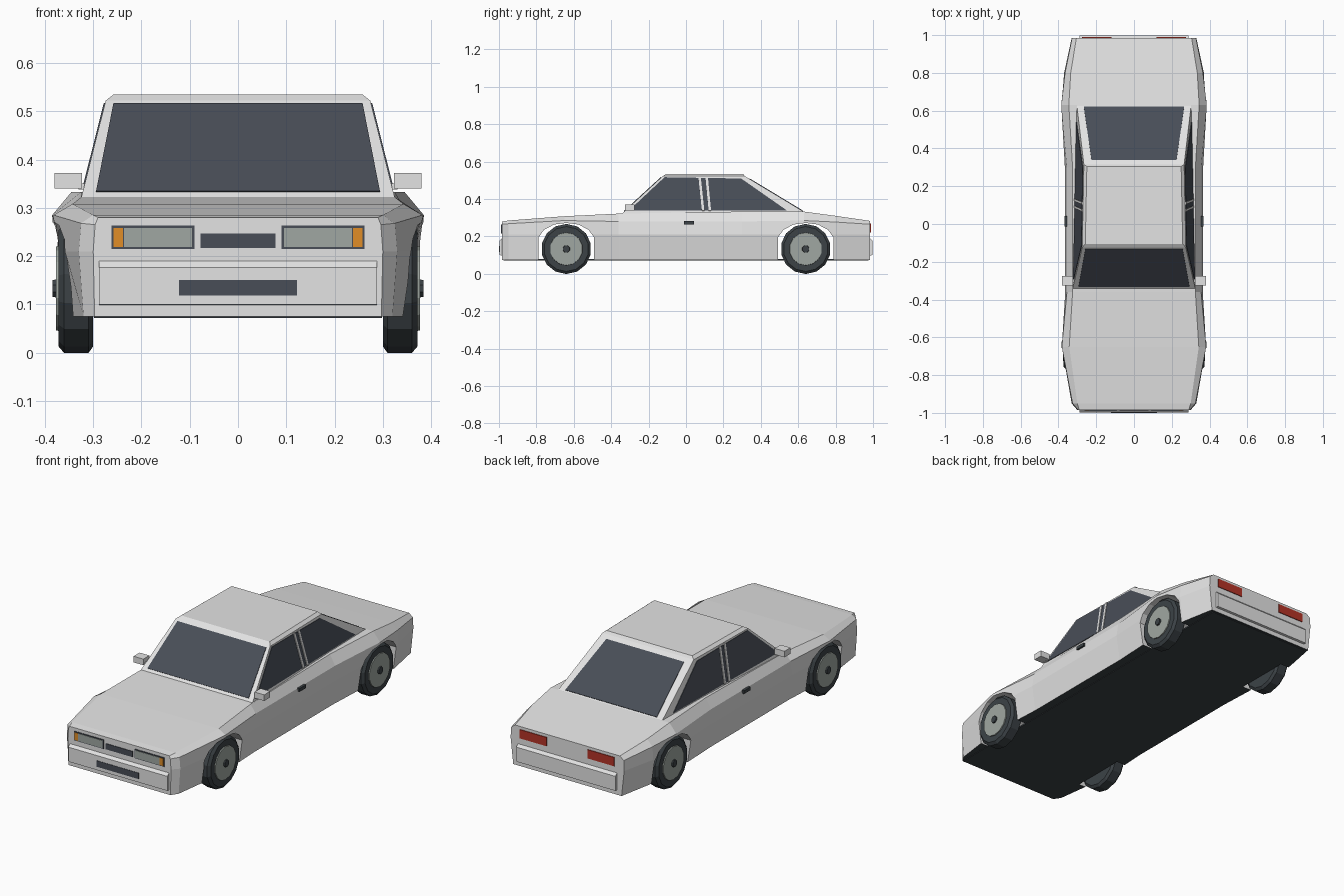
import bpy, bmesh, math
from mathutils import Vector, geometry

if "Cube" in bpy.data.objects:
    bpy.data.objects.remove(bpy.data.objects["Cube"])


def material(name, rgb):
    m = bpy.data.materials.new(name)
    m.use_nodes = True
    m.diffuse_color = (*rgb, 1)
    bsdf = next(n for n in m.node_tree.nodes if n.type == 'BSDF_PRINCIPLED')
    bsdf.inputs["Base Color"].default_value = (*rgb, 1)
    return m


paint = material("silver paint", (0.77, 0.77, 0.77))
glass = material("dark glass", (0.065, 0.075, 0.095))
rubber = material("black rubber", (0.045, 0.055, 0.062))
alloy = material("grey alloy", (0.35, 0.39, 0.36))
amber = material("amber", (0.75, 0.27, 0.02))
red = material("tail red", (0.46, 0.034, 0.02))


def finish(bm, name, *mats):
    bmesh.ops.recalc_face_normals(bm, faces=bm.faces)
    mesh = bpy.data.meshes.new(name)
    bm.to_mesh(mesh)
    bm.free()
    for m in mats:
        mesh.materials.append(m)
    ob = bpy.data.objects.new(name, mesh)
    bpy.context.collection.objects.link(ob)
    return ob


def loft(name, rings, *mats):
    """Skin a list of equal closed rings and cap both ends."""
    bm = bmesh.new()
    rows = [[bm.verts.new(p) for p in ring] for ring in rings]
    n = len(rows[0])
    for a, b in zip(rows, rows[1:]):
        for i in range(n):
            j = (i + 1) % n
            bm.faces.new((a[i], a[j], b[j], b[i]))
    bm.faces.new(rows[0])
    bm.faces.new(rows[-1])
    return finish(bm, name, *mats)


def prism(name, profile, half_width, mat):
    """Extrude a (y, z) profile across the car."""
    return loft(name, [[(x, y, z) for y, z in profile] for x in (-half_width, half_width)], mat)


def box(name, x, y, z, mat):
    corners = [(y[0], z[0]), (y[1], z[0]), (y[1], z[1]), (y[0], z[1])]
    return loft(name, [[(px, *c) for c in corners] for px in x], mat)


def plate(name, points, outward, mat, t=0.003):
    """Thin panel lying on a flat surface."""
    pts = [Vector(p) for p in points]
    n = geometry.normal(pts)
    if n.dot(Vector(outward)) < 0:
        n = -n
    return loft(name, [[p - n * 0.002 for p in pts], [p + n * t for p in pts]], mat)


def end_plate(name, x0, x1, z0, z1, y, mat, t=0.003):
    pts = [(x0, y, z0), (x1, y, z0), (x1, y, z1), (x0, y, z1)]
    return plate(name, pts, (0, y, 0), mat, t)


# Lower body: y, top width, top z, shoulder width, shoulder z, waist width, sill width
stations = [
    (-0.985, .290, .280, .296, .265, .300, .297),
    (-0.95, .300, .285, .325, .268, .330, .320),
    (-0.65, .343, .308, .382, .285, .380, .360),
    (-0.36, .325, .322, .355, .280, .364, .345),
    (0.30, .325, .333, .355, .280, .366, .345),
    (0.63, .345, .333, .385, .285, .382, .360),
    (0.80, .335, .310, .365, .277, .370, .350),
    (0.985, .305, .283, .328, .265, .330, .315),
]
rings = []
for y, wt, zt, ws, zs, wm, wb in stations:
    half = [(wb, .075), (wm, .21), (ws, zs), (wt, zt)]
    rings.append([(x, y, z) for x, z in half] + [(-x, y, z) for x, z in reversed(half)])
body = loft("body", rings, paint, rubber)
for f in body.data.polygons:
    if f.normal.z < -0.9:
        f.material_index = 1

# Wheel arches cut through the body
arch = [(-.148, -.05), (-.148, .195), (-.12, .235), (-.065, .264), (0, .272),
        (.065, .264), (.12, .235), (.148, .195), (.148, -.05)]
for axle in (-0.64, 0.64):
    cutter = prism("arch_cutter", [(y + axle, z) for y, z in arch], 0.6, paint)
    cutter.hide_render = True
    mod = body.modifiers.new("arch", 'BOOLEAN')
    mod.operation = 'DIFFERENCE'
    mod.solver = 'EXACT'
    mod.object = cutter
    bpy.context.view_layer.objects.active = body
    bpy.ops.object.modifier_apply(modifier=mod.name)
    bpy.data.objects.remove(cutter)

box("floor", (-.298, .298), (-.975, .975), (.072, .08), rubber)


# Cabin
def side_x(y, z):
    return .325 - .23 * (z - .32) - .02 * (y + .345)


def cabin_ring(front, rear, z, inset=0):
    f, r = side_x(front, z) - inset, side_x(rear, z) - inset
    return [(f, front, z), (r, rear, z), (-r, rear, z), (-f, front, z)]


loft("cabin", [cabin_ring(-.345, .65, .32), cabin_ring(-.125, .315, .522),
               cabin_ring(-.105, .305, .535, .013)], paint)


def screen(name, y_of, z0, w0, z1, w1):
    pts = [(-w0, y_of(z0), z0), (w0, y_of(z0), z0), (w1, y_of(z1), z1), (-w1, y_of(z1), z1)]
    plate(name, pts, (0, 0, 1), glass)


screen("windshield", lambda z: -.345 + 1.089 * (z - .32), .333, .294, .515, .258)
screen("rear_window", lambda z: .65 - 1.658 * (z - .32), .337, .266, .508, .225)

# Side windows, door pillars, mirrors and handles
for s, side in ((1, "left"), (-1, "right")):
    def side_plate(name, outline, mat, t):
        plate(f"{side}_{name}", [(s * side_x(y, z), y, z) for y, z in outline], (s, 0, 0), mat, t)

    side_plate("side_window", [(-.305, .338), (-.115, .516), (.295, .509), (.54, .338)], glass, .003)
    for top, bottom in ((.066, .085), (.104, .121)):
        side_plate("pillar_trim", [(bottom, .336), (bottom + .013, .336),
                                   (top + .013, .516), (top, .516)], paint, .006)
    box(f"{side}_mirror", (s * .323, s * .38), (-.325, -.275), (.34, .372), paint)
    box(f"{side}_mirror_arm", (s * .29, s * .33), (-.31, -.29), (.338, .35), paint)
    box(f"{side}_door_handle", (s * .345, s * .367), (-.012, .042), (.265, .282), rubber)

    # Front and rear lamps
    end_plate(f"{side}_lamp_frame", s * .09, s * .262, .215, .263, -.985, glass, .003)
    end_plate(f"{side}_headlamp", s * .095, s * .236, .219, .258, -.985, alloy, .005)
    end_plate(f"{side}_indicator", s * .238, s * .258, .219, .258, -.985, amber, .005)
    end_plate(f"{side}_tail_lamp", s * .12, s * .275, .222, .268, .985, red, .004)

# Grilles and bumpers
end_plate("grille", -.078, .078, .217, .247, -.985, glass)
end_plate("lower_grille", -.122, .122, .118, .15, -.998, glass, .002)
for end, name in ((-1, "front_bumper"), (1, "rear_bumper")):
    prism(name, [(end * .975, .098), (end * .998, .1), (end * .998, .176), (end * .975, .2)], .288, paint)


# Wheels
def turned(name, profile, sides, centre, s, mat):
    """Solid of (x, radius) points turned about the axle."""
    angles = [math.tau * (i + .5) / sides for i in range(sides)]
    return loft(name, [[(s * x, centre[0] + r * math.cos(a), centre[1] + r * math.sin(a))
                        for a in angles] for x, r in profile], mat)


for axle, end in ((-0.64, "front"), (0.64, "rear")):
    for s, side in ((1, "left"), (-1, "right")):
        c = (axle, .133)
        label = f"{end}_{side}"
        turned(label + "_tyre", [(.30, .12), (.31, .134), (.36, .134), (.372, .12)], 14, c, s, rubber)
        turned(label + "_rim", [(.36, .09), (.377, .087)], 14, c, s, alloy)
        turned(label + "_hub", [(.37, .021), (.384, .019)], 8, c, s, rubber)
